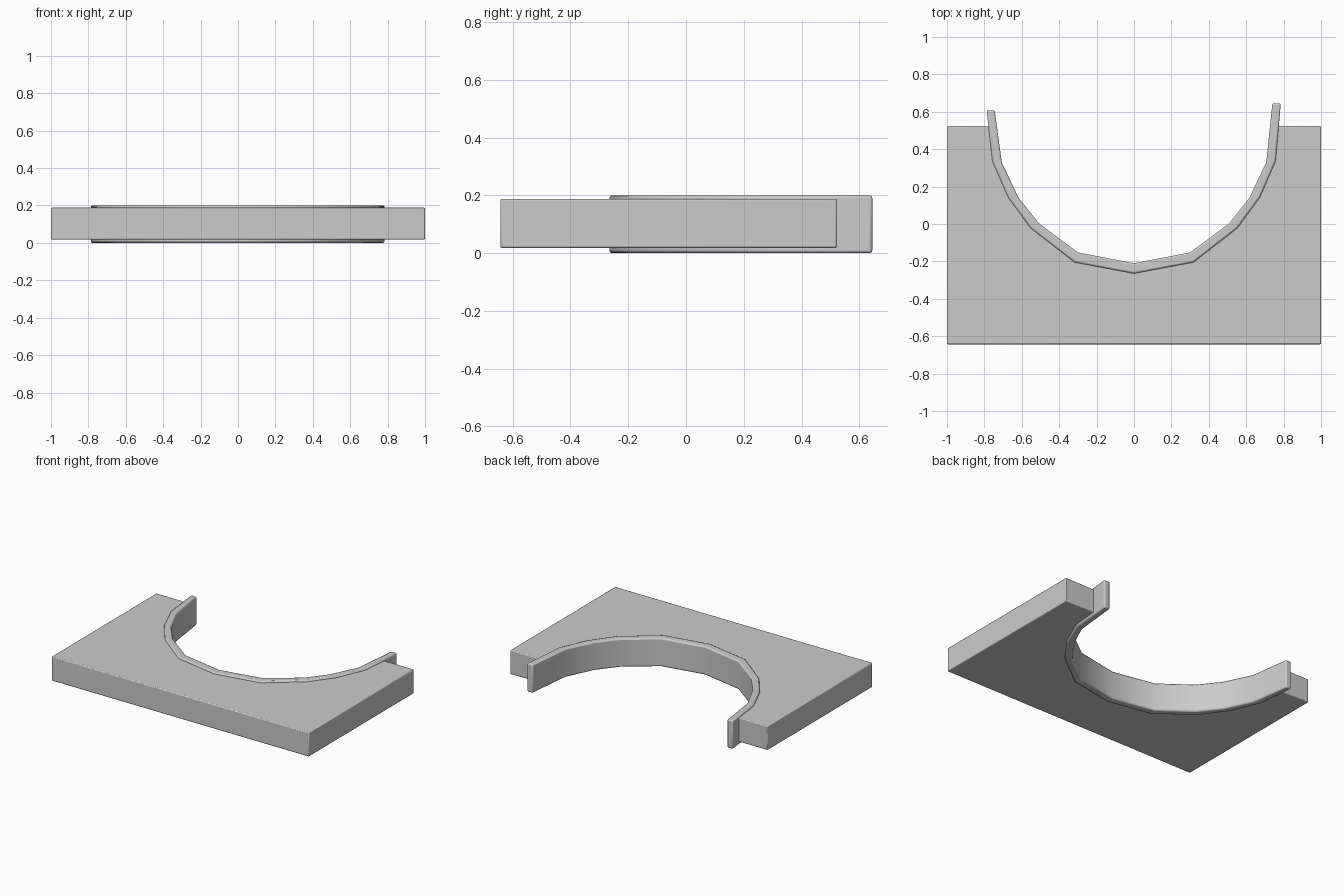
import bpy
import bmesh
import math

if "Cube" in bpy.data.objects:
    bpy.data.objects.remove(bpy.data.objects["Cube"])

# Half profiles of the rim, from the middle of the arch out to the end
inner = [(0, -0.21), (0.30, -0.152), (0.508, 0.003), (0.617, 0.14), (0.707, 0.33)]
outer = [(0, -0.265), (0.318, -0.205), (0.553, -0.022), (0.673, 0.142), (0.757, 0.335)]


def mirrored(half):
    return [(-x, y) for x, y in half[:0:-1]] + half


def prism(name, outline, z0, z1, bevel):
    """Extrude a flat outline from z0 to z1 and soften its edges."""
    bm = bmesh.new()
    face = bm.faces.new([bm.verts.new((x, y, z0)) for x, y in outline])
    ext = bmesh.ops.extrude_face_region(bm, geom=[face])
    for v in ext["geom"]:
        if isinstance(v, bmesh.types.BMVert):
            v.co.z = z1
    bmesh.ops.recalc_face_normals(bm, faces=bm.faces)
    mesh = bpy.data.meshes.new(name)
    bm.to_mesh(mesh)
    bm.free()
    obj = bpy.data.objects.new(name, mesh)
    bpy.context.collection.objects.link(obj)
    mod = obj.modifiers.new("soft_edges", "BEVEL")
    mod.width = bevel
    mod.segments = 2
    mod.limit_method = 'ANGLE'
    mod.angle_limit = math.radians(50)
    bpy.ops.object.select_all(action='DESELECT')
    obj.select_set(True)
    bpy.context.view_layer.objects.active = obj
    bpy.ops.object.shade_smooth_by_angle(angle=math.radians(30))
    return obj


# Slab whose cutout runs along the middle of the rim
middle = [((a[0] + b[0]) / 2, (a[1] + b[1]) / 2) for a, b in zip(inner, outer)]
cutout = mirrored(middle + [(0.763, 0.523)])
slab = [(-1, 0.523), (-1, -0.643), (1, -0.643), (1, 0.523)] + cutout[::-1]
prism("slab", slab, 0.018, 0.188, 0.006)

# Raised rim; the right end reaches further back than the left one
in_path = [(-0.745, 0.608)] + mirrored(inner) + [(0.74, 0.645)]
out_path = [(-0.788, 0.608)] + mirrored(outer) + [(0.785, 0.645)]
prism("arch_rim", in_path + out_path[::-1], 0.0, 0.2, 0.009)
